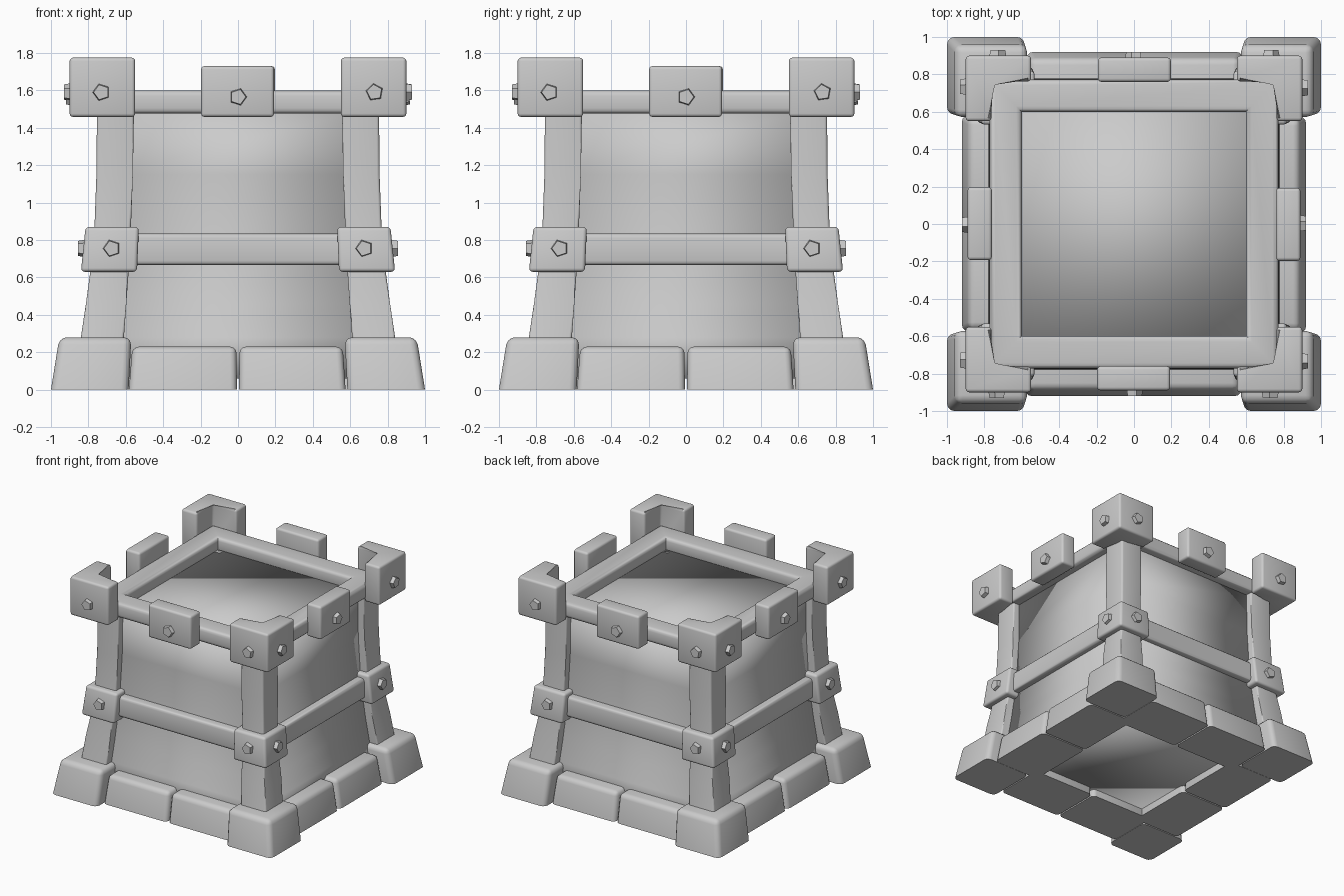
import bpy, bmesh, math
from mathutils import Matrix

if "Cube" in bpy.data.objects:
    bpy.data.objects.remove(bpy.data.objects["Cube"])


def finish(name, bm, copies=1, angle=40):
    """Turn a bmesh into one object, or four turned about the z axis."""
    bmesh.ops.recalc_face_normals(bm, faces=bm.faces)
    for k in range(copies):
        me = bpy.data.meshes.new(name)
        bm.to_mesh(me)
        me.transform(Matrix.Rotation(k * math.pi / 2, 4, 'Z'))
        ob = bpy.data.objects.new(name if copies == 1 else f"{name}_{k + 1}", me)
        bpy.context.collection.objects.link(ob)
        bpy.ops.object.select_all(action='DESELECT')
        ob.select_set(True)
        bpy.context.view_layer.objects.active = ob
        if angle is None:
            bpy.ops.object.shade_smooth()
        else:
            bpy.ops.object.shade_smooth_by_angle(angle=math.radians(angle))
    bm.free()


def rect(x0, x1, y0, y1):
    return [(x0, y0), (x1, y0), (x1, y1), (x0, y1)]


def loft(sections, bevel=0.0, keep_bottom=False, sides_only=False):
    """Skin a stack of (z, outline) sections, then round the edges."""
    bm = bmesh.new()
    rings = [[bm.verts.new((x, y, z)) for x, y in pts] for z, pts in sections]
    n = len(rings[0])
    for a, b in zip(rings, rings[1:]):
        for i in range(n):
            j = (i + 1) % n
            bm.faces.new((a[i], a[j], b[j], b[i]))
    bm.faces.new(rings[0][::-1])
    bm.faces.new(rings[-1])
    zmin = sections[0][0]
    edges = []
    for e in bm.edges:
        za, zb = (v.co.z for v in e.verts)
        flat = abs(za - zb) < 1e-6
        if flat and (sides_only or (keep_bottom and abs(za - zmin) < 1e-6)):
            continue
        edges.append(e)
    if bevel:
        bmesh.ops.bevel(bm, geom=edges, offset=bevel, segments=3, profile=0.5, affect='EDGES')
    return bm


def square_frame(profile):
    """Sweep a closed (half width, z) profile round a square with mitred corners."""
    bm = bmesh.new()
    corners = [(-1, -1), (1, -1), (1, 1), (-1, 1)]
    rings = [[bm.verts.new((sx * r, sy * r, z)) for r, z in profile] for sx, sy in corners]
    n = len(profile)
    for k in range(4):
        a, b = rings[k], rings[(k + 1) % 4]
        for i in range(n):
            j = (i + 1) % n
            bm.faces.new((a[i], b[i], b[j], a[j]))
    return bm


def rounded(r0, r1, z0, z1, c):
    """Rounded rectangle profile."""
    pts = []
    for cx, cz, start in ((r1 - c, z1 - c, 0), (r0 + c, z1 - c, 90),
                          (r0 + c, z0 + c, 180), (r1 - c, z0 + c, 270)):
        for s in range(4):
            a = math.radians(start + 30 * s)
            pts.append((cx + c * math.cos(a), cz + c * math.sin(a)))
    return pts


# Concave tower walls, closed at the top and bottom
walls = [(0.06, .80), (0.28, .77), (0.46, .745), (0.65, .725), (0.88, .71), (1.15, .70), (1.50, .70)]
finish("tower_body", loft([(z, rect(-r, r, -r, r)) for z, r in walls]), angle=None)

# Corner posts flaring towards the base
post = [(0.10, -.872, -.63), (0.28, -.84, -.61), (0.46, -.813, -.597), (0.63, -.79, -.585),
        (0.88, -.767, -.572), (1.15, -.757, -.562), (1.50, -.754, -.556)]
finish("corner_post", loft([(z, rect(a, b, a, b)) for z, a, b in post], 0.015, sides_only=True), 4)

# Base stones
finish("base_corner_stone", loft([(0, rect(-1, -.585, -1, -.585)),
                                  (.28, rect(-.955, -.57, -.955, -.57))], 0.04, True), 4)
for side, x0, x1 in (("left", -.583, -.006), ("right", .006, .575)):
    t0, t1 = (-.565, -.008) if side == "left" else (.008, .56)
    finish(f"base_stone_{side}", loft([(0, rect(x0, x1, -.92, -.5)),
                                       (.23, rect(t0, t1, -.885, -.5))], 0.035, True), 4)

# Top rim and middle band
finish("top_rim", square_frame(rounded(.60, .772, 1.475, 1.60, .03)))
finish("middle_band", square_frame(rounded(.66, .775, .665, .835, .025)))

# Corner brackets on the band
finish("band_bracket", loft([(.63, rect(-.84, -.54, -.84, -.54)),
                             (.87, rect(-.815, -.53, -.815, -.53))], 0.02), 4)

# Battlements: L-shaped at the corners, plain in the middle of each side
ell = [(-.90, -.90), (-.55, -.90), (-.55, -.762), (-.762, -.762), (-.762, -.55), (-.90, -.55)]
finish("corner_battlement", loft([(1.458, ell), (1.775, ell)], 0.018), 4)
mid = rect(-.197, .193, -.89, -.76)
finish("middle_battlement", loft([(1.458, mid), (1.73, mid)], 0.018), 4)

# Five-sided rivets
for name, x, y, z, turn in (("rivet_top_left", -.73, -.90, 1.59, 90), ("rivet_top_right", .73, -.90, 1.59, 80),
                            ("rivet_top_middle", 0, -.89, 1.565, 270),
                            ("rivet_band_left", -.675, -.825, .755, 90),
                            ("rivet_band_right", .675, -.825, .755, 90)):
    bm = bmesh.new()
    bmesh.ops.create_cone(bm, cap_ends=True, segments=5, radius1=.053, radius2=.042, depth=.06,
                          matrix=Matrix.Translation((x, y, z)) @ Matrix.Rotation(math.pi / 2, 4, 'X')
                          @ Matrix.Rotation(math.radians(turn), 4, 'Z'))
    finish(name, bm, 4, 20)
